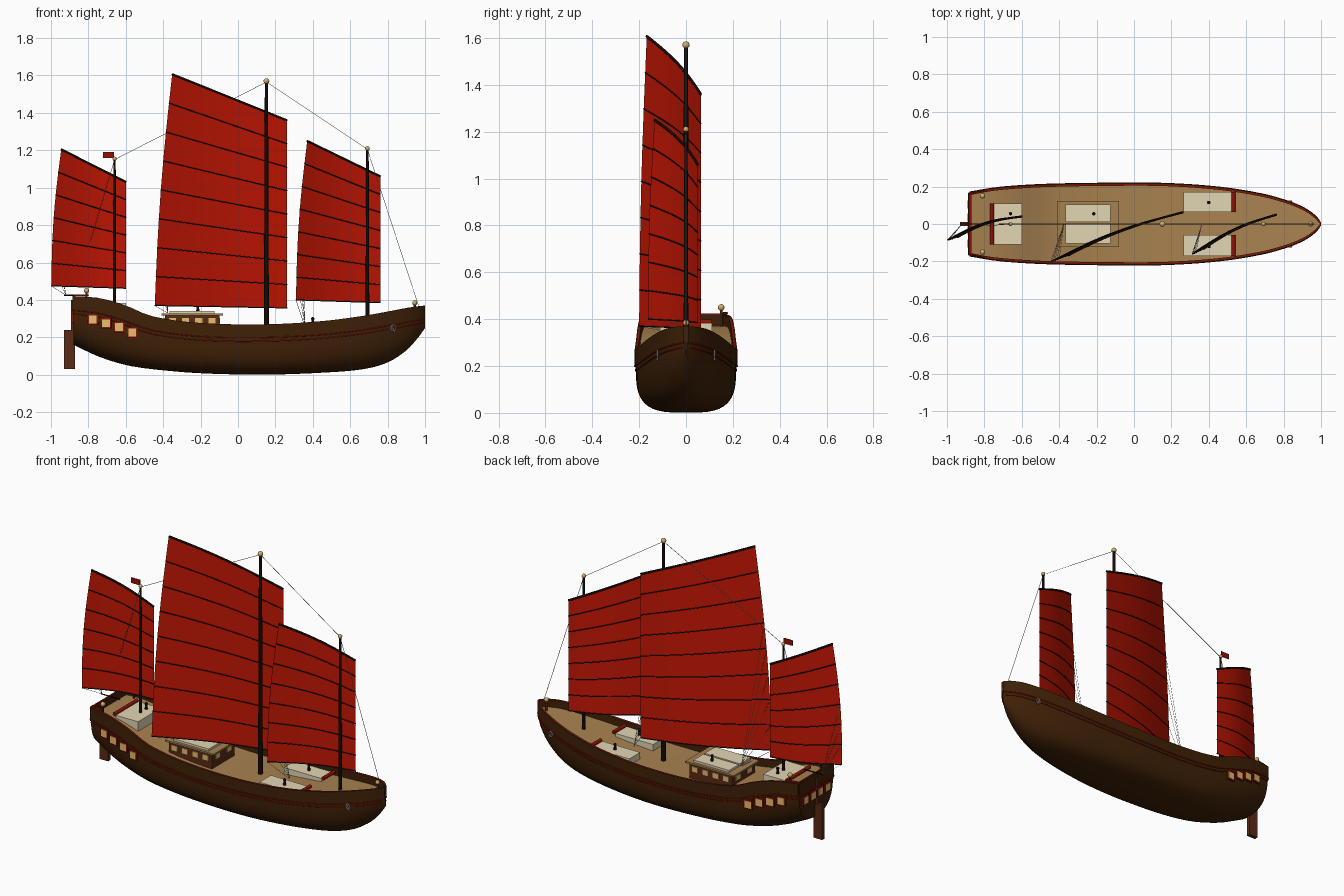
import bpy, bmesh, math
from mathutils import Vector

if "Cube" in bpy.data.objects:
    bpy.data.objects.remove(bpy.data.objects["Cube"])


def material(name, r, g, b):
    m = bpy.data.materials.new(name)
    m.use_nodes = True
    m.diffuse_color = (r, g, b, 1)
    m.node_tree.nodes["Principled BSDF"].inputs["Base Color"].default_value = (r, g, b, 1)
    return m


HULL = material("dark hull wood", .05, .015, .002)
DECK = material("tan deck wood", .39, .224, .08)
SAIL = material("red sailcloth", .55, .008, .001)
SPAR = material("blackened spar", .007, .003, .001)
TRIM = material("maroon trim", .28, .006, .002)
CREAM = material("cream hatch", .76, .67, .45)
PANE = material("yellow window", .88, .56, .17)
GOLD = material("dull gold", .66, .42, .15)
ROPE = material("grey rope", .38, .37, .32)
BROWN = material("russet wood", .1, .024, .008)


def finish(name, bm, *mats):
    bmesh.ops.recalc_face_normals(bm, faces=bm.faces)
    me = bpy.data.meshes.new(name)
    bm.to_mesh(me)
    bm.free()
    for m in mats:
        me.materials.append(m)
    ob = bpy.data.objects.new(name, me)
    bpy.context.collection.objects.link(ob)
    return ob


def box(name, x, y, z, mat, turn=0):
    """Box from (low, high) pairs, optionally turned about z."""
    bm = bmesh.new()
    bmesh.ops.create_cube(bm, size=1)
    ob = finish(name, bm, mat)
    ob.location = [sum(p) / 2 for p in (x, y, z)]
    ob.scale = [p[1] - p[0] for p in (x, y, z)]
    ob.rotation_euler.z = turn


def ball(name, p, r, mat=GOLD):
    bm = bmesh.new()
    bmesh.ops.create_uvsphere(bm, u_segments=16, v_segments=10, radius=r)
    finish(name, bm, mat).location = p


def rod(name, a, b, r1, r2, mat):
    a, b = Vector(a), Vector(b)
    bm = bmesh.new()
    bmesh.ops.create_cone(bm, cap_ends=True, segments=12, radius1=r1, radius2=r2, depth=(b - a).length)
    ob = finish(name, bm, mat)
    ob.location = (a + b) / 2
    ob.rotation_euler = (b - a).to_track_quat('Z', 'Y').to_euler()


def tube(name, pts, r, mat, cyclic=False):
    cu = bpy.data.curves.new(name, 'CURVE')
    cu.dimensions = '3D'
    cu.bevel_depth, cu.bevel_resolution, cu.use_fill_caps = r, 1, True
    sp = cu.splines.new('POLY')
    sp.points.add(len(pts) - 1)
    sp.use_cyclic_u = cyclic
    for q, p in zip(sp.points, pts):
        q.co = (*p, 1)
    cu.materials.append(mat)
    bpy.context.collection.objects.link(bpy.data.objects.new(name, cu))


def loft(name, rings, mats, special=None):
    """Skin closed rings; the edge numbered special takes the second material."""
    bm = bmesh.new()
    rows = [[bm.verts.new(p) for p in ring] for ring in rings]
    n = len(rows[0])
    for a, b in zip(rows, rows[1:]):
        for j in range(n):
            k = (j + 1) % n
            f = bm.faces.new((a[j], a[k], b[k], b[j]))
            f.material_index = int(j == special)
    bm.faces.new(rows[0])
    bm.faces.new(rows[-1])
    finish(name, bm, *mats)


# Hull lines: x, half width, keel height, trim height, sheer height, section roundness
LINES = [(-.88, .165, .16, .345, .42, .8), (-.74, .188, .095, .328, .41, .7),
         (-.6, .2, .052, .285, .37, .65), (-.46, .207, .03, .238, .313, .6),
         (-.2, .212, .008, .205, .277, .6), (.15, .212, .001, .2, .27, .6),
         (.45, .192, .011, .215, .287, .65), (.67, .158, .03, .24, .315, .75),
         (.8, .124, .066, .262, .338, .85), (.9, .085, .13, .28, .357, .95),
         (.96, .046, .195, .292, .366, 1), (1, .004, .25, .3, .37, 1)]


def line(x, c):
    """Smooth reading of one hull line."""
    i = max(j for j in range(len(LINES) - 1) if j == 0 or LINES[j][0] <= x)
    def slope(j):
        a, b = LINES[max(j - 1, 0)], LINES[min(j + 1, len(LINES) - 1)]
        return (b[c] - a[c]) / (b[0] - a[0])
    p, q = LINES[i], LINES[i + 1]
    d = q[0] - p[0]
    t = (x - p[0]) / d
    return (p[c] * (1 + 2 * t) * (1 - t) ** 2 + q[c] * t * t * (3 - 2 * t)
            + d * (slope(i) * t * (1 - t) ** 2 + slope(i + 1) * t * t * (t - 1)))


STATIONS = [-.88 + 1.88 * math.sin(i / 48 * math.pi / 2) for i in range(49)]


def section(x):
    w, k, s, p = line(x, 1), line(x, 2), line(x, 3), line(x, 5)
    ring = []
    for i in range(-12, 13):
        t = abs(i) / 12 * math.pi / 2
        y = w * math.sin(t) ** p
        ring.append((x, math.copysign(y, i), s - (s - k) * max(math.cos(t), 0) ** p))
    return ring


loft("hull", [section(x) for x in STATIONS], [HULL])


def slab(x):
    w, z = line(x, 1) - .003, line(x, 4) - .045
    return [(x, w, z), (x, -w, z), (x, -w, z - .012), (x, w, z - .012)]


loft("deck", [slab(x) for x in STATIONS], [DECK])

# Bulwarks with a maroon inner cap, and the trim beads below them
for side, label in ((-1, "front"), (1, "back")):
    def plank(x):
        w, s, t = line(x, 1), line(x, 3), line(x, 4)
        o, m, i = (side * max(w + d, 0) for d in (.006, -.001, -.009))
        return [(x, o, s), (x, o, t), (x, m, t), (x, i, t), (x, i, s)]
    loft(label + "_bulwark", [plank(x) for x in STATIONS], [HULL, TRIM], 2)
    for drop, out, r in ((0, .005, .0035), (.02, .002, .003)):
        tube(label + "_trim_bead",
             [(x, side * (line(x, 1) + out), line(x, 3) - drop) for x in STATIONS[:-3]], r, TRIM)

    # Gallery windows, framed, following the hull side
    for x, z in ((-.775, .295), (-.705, .275), (-.635, .255), (-.565, .225)):
        k, s, p = line(x, 2), line(x, 3), line(x, 5)
        y = side * line(x, 1) * (1 - ((s - z) / (s - k)) ** (2 / p)) ** (p / 2)
        turn = side * math.atan2(line(x + .02, 1) - line(x - .02, 1), .04)
        for part, h, d, m in (("frame", .028, .007, TRIM), ("pane", .021, .009, PANE)):
            box(f"{label}_window_{part}", (x - h, x + h), (y - d, y + d), (z - h, z + h), m, turn)

    # Anchor hanging at the bow
    y = side * (line(.83, 1) + .008)
    ring = [(.83 + .013 * math.cos(a * math.pi / 6), y, .25 + .016 * math.sin(a * math.pi / 6)) for a in range(12)]
    tube(label + "_anchor_ring", ring, .004, ROPE, True)
    rod(label + "_anchor_shank", (.82, y, .265), (.84, y, .225), .004, .004, ROPE)

    # Stern lantern posts and side rails
    rod(label + "_lantern_post", (-.81, side * .15, .36), (-.81, side * .15, .44), .005, .005, BROWN)
    ball(label + "_lantern", (-.81, side * .15, .45), .014)
    rod(label + "_stern_rail", (-.875, side * .16, .425), (-.8, side * .175, .425), .005, .005, TRIM)

# Transom, its windows, rails, and the rudder
box("transom_board", (-.885, -.868), (-.168, .168), (.335, .42), HULL)
box("transom_cap", (-.878, -.869), (-.165, .165), (.418, .424), TRIM)
box("transom_trim", (-.888, -.87), (-.167, .167), (.341, .348), TRIM)
for y in (-.105, -.035, .035, .105):
    box("transom_frame", (-.888, -.87), (y - .028, y + .028), (.272, .328), TRIM)
    box("transom_pane", (-.89, -.87), (y - .021, y + .021), (.279, .321), PANE)
box("rudder", (-.93, -.872), (-.011, .011), (.03, .24), BROWN)
rod("rudder_stock", (-.885, 0, .2), (-.885, 0, .4), .008, .008, BROWN)
rod("stern_outrigger", (-.8, 0, .425), (-.93, 0, .425), .004, .003, SPAR)

# Midship cabin
box("cabin_walls", (-.39, -.1), (-.11, .11), (.21, .318), BROWN)
box("cabin_roof", (-.41, -.08), (-.122, .122), (.318, .328), DECK)
for y in (-.111, .111):
    for i in range(4):
        x = -.35 + i * .07
        box("cabin_window", (x - .019, x + .019), (y - .004, y + .004), (.273, .304), PANE)
for x in (-.391, -.099):
    for y in (-.055, .055):
        box("cabin_end_window", (x - .004, x + .004), (y - .022, y + .022), (.273, .304), PANE)

# Hatches: x range, y range, z range
HATCHES = [("cabin_hatch", (-.365, -.125), (.01, .105), (.32, .341)),
           ("cabin_hatch", (-.365, -.125), (-.105, -.002), (.32, .341)),
           ("fore_hatch", (.265, .52), (.065, .17), (.22, .268)),
           ("fore_hatch", (.265, .52), (-.17, -.06), (.22, .268)),
           ("aft_hatch", (-.75, -.6), (-.11, .11), (.3, .383))]
for name, x, y, z in HATCHES:
    box(name, x, y, z, CREAM)
    if name != "cabin_hatch":
        end = x[1] + .012 if name == "fore_hatch" else x[0] - .01
        top = z[1] + .004
        rod(name + "_roller", (end, y[0], top), (end, y[1], top), .011, .011, TRIM)
for x, y, z in ((-.215, .055, .34), (.4, .115, .267), (.4, -.12, .267), (-.66, .055, .382)):
    rod("hatch_bollard", (x, y, z), (x, y, z + .028), .009, .006, SPAR)
    ball("bollard_head", (x, y, z + .032), .009, SPAR)
rod("bow_post", (.945, 0, .31), (.945, 0, .378), .007, .007, BROWN)
ball("bow_ball", (.945, 0, .384), .013)


def rig(name, mast, foot, head, y, panels, sheet):
    """Mast and battened sail; foot and head hold (x, z) of the two lower and upper corners."""
    mx, mz, r = mast
    rod(name + "_mast", (mx, 0, .1), (mx, 0, mz), r, r * .62, SPAR)
    ball(name + "_mast_ball", (mx, 0, mz + .005), r * 1.1)

    def point(u, v):
        a = [foot[0][i] + (head[0][i] - foot[0][i]) * v for i in (0, 1)]
        b = [foot[1][i] + (head[1][i] - foot[1][i]) * v for i in (0, 1)]
        left = a[0] - .014 * math.sin(math.pi * v)
        x = left + (b[0] - left) * u
        t = (x - foot[0][0]) / (foot[1][0] - foot[0][0])
        belly = .03 * math.sin(math.pi * min(max(t, 0), 1)) - .014 * v * (1 - u)
        return Vector((x, y[0] + (y[1] - y[0]) * t + belly, a[1] + (b[1] - a[1]) * u))

    cols, rows = 14, panels * 2
    bm = bmesh.new()
    grid = [[bm.verts.new(point(i / cols, j / rows)) for i in range(cols + 1)] for j in range(rows + 1)]
    for a, b in zip(grid, grid[1:]):
        for i in range(cols):
            bm.faces.new((a[i], a[i + 1], b[i + 1], b[i]))
    finish(name + "_sail", bm, SAIL)

    for j in range(panels + 1):
        radius = .006 if j == panels else .003
        tube(name + "_batten", [point(i / cols, j / panels) for i in range(cols + 1)], radius, SPAR)
    for j in range(panels - 2):
        tube(name + "_sheet", [point(0, j / panels), sheet], .001, ROPE)
    return Vector((mx, 0, mz))


fore = rig("fore", (.692, 1.205, .011), ((.31, .4), (.762, .385)), ((.37, 1.25), (.762, 1.06)),
           (-.16, .05), 7, (.36, -.01, .25))
main = rig("main", (.152, 1.565, .014), ((-.445, .37), (.263, .357)), ((-.352, 1.607), (.263, 1.36)),
           (-.2, .063), 8, (-.375, 0, .33))
mizzen = rig("mizzen", (-.66, 1.15, .01), ((-.998, .475), (-.598, .462)), ((-.945, 1.205), (-.598, 1.03)),
             (-.085, .04), 6, (-.92, 0, .425))

# Stays and pennant
for a, b in ((main, fore), (fore, (.965, 0, .37)), (main, mizzen), (mizzen, (-.79, -.01, .71))):
    tube("stay", [a, b], .0014, ROPE)
box("pennant", (-.722, -.664), (-.003, .003), (1.16, 1.192), TRIM)

# Smooth shading with sharp edges kept
bpy.ops.object.select_all(action='DESELECT')
for ob in bpy.context.scene.objects:
    if ob.type == 'MESH':
        ob.select_set(True)
        bpy.context.view_layer.objects.active = ob
bpy.ops.object.shade_smooth_by_angle(angle=math.radians(35))
